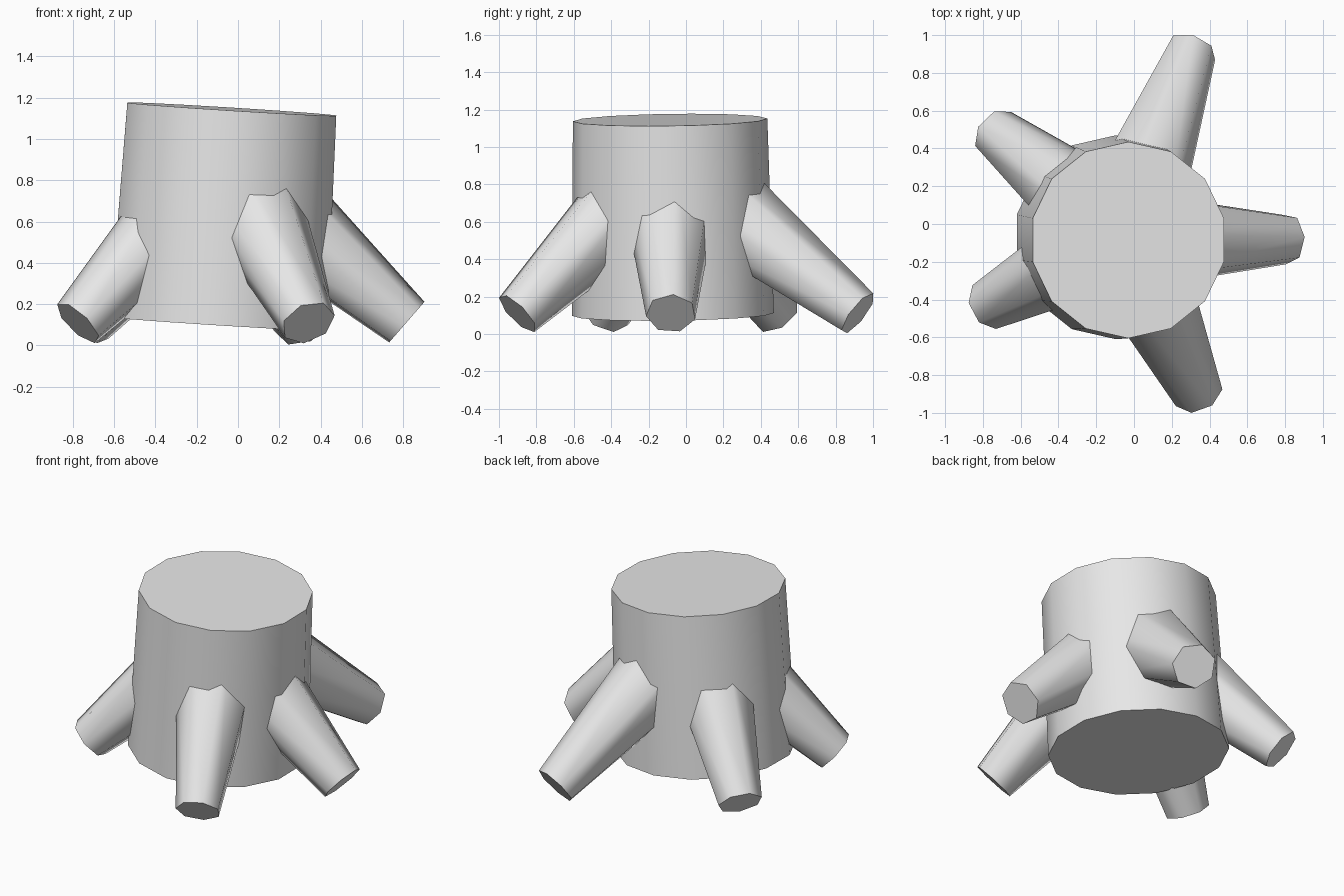
import bpy, bmesh
from math import radians, sin, cos, tan
from mathutils import Vector, Matrix

cube = bpy.data.objects.get("Cube")
if cube:
    bpy.data.objects.remove(cube, do_unlink=True)

# Single plain grey material
grey = bpy.data.materials.new("plain_grey")
grey.use_nodes = True
grey.diffuse_color = (0.8, 0.8, 0.8, 1)
grey.node_tree.nodes["Principled BSDF"].inputs["Base Color"].default_value = (0.8, 0.8, 0.8, 1)


def tapered(name, start, end, r_start, r_end, sides, turn):
    """Capped tapered cylinder running from start to end."""
    start, end = Vector(start), Vector(end)
    bm = bmesh.new()
    bmesh.ops.create_cone(bm, cap_ends=True, segments=sides, radius1=r_start,
                          radius2=r_end, depth=(end - start).length)
    bm.transform(Matrix.Translation((start + end) / 2) @ turn.to_matrix().to_4x4())
    mesh = bpy.data.meshes.new(name)
    bm.to_mesh(mesh)
    bm.free()
    mesh.materials.append(grey)
    obj = bpy.data.objects.new(name, mesh)
    bpy.context.collection.objects.link(obj)
    bpy.ops.object.select_all(action='DESELECT')
    obj.select_set(True)
    bpy.context.view_layer.objects.active = obj
    bpy.ops.object.shade_smooth_by_angle(angle=radians(60))
    return obj


# Slightly leaning trunk
foot, crown = Vector((-0.095, -0.07, 0.105)), Vector((-0.03, -0.085, 1.145))
lean = Vector((0, 0, 1)).rotation_difference(crown - foot)
tapered("trunk", foot, crown, 0.54, 0.52, 14, lean)

# Roots: name, tip x, tip y, heading, downward pitch, roll (degrees)
ROOTS = [
    ("left_root", 0.815, -0.08, 0, 41, 5),
    ("back_left_root", 0.305, 0.92, 69, 36, 10),
    ("back_right_root", -0.735, 0.487, 141, 42, 15),
    ("front_right_root", -0.775, -0.43, 208, 43, 26),
    ("front_left_root", 0.34, -0.9, -65, 42, 18),
]
TIP_RADIUS, FLARE = 0.135, 0.125
for name, x, y, heading, pitch, roll in ROOTS:
    h, p = radians(heading), radians(pitch)
    way = Vector((cos(h) * cos(p), sin(h) * cos(p), -sin(p)))
    tip = Vector((x, y, 0.11))
    reach = Vector((x + 0.06, y + 0.075)).length / cos(p) * 0.85
    turn = way.to_track_quat('Z', 'Y') @ Matrix.Rotation(-radians(roll), 3, 'Z').to_quaternion()
    tapered(name, tip - way * reach, tip, TIP_RADIUS + FLARE * reach, TIP_RADIUS, 7, turn)
